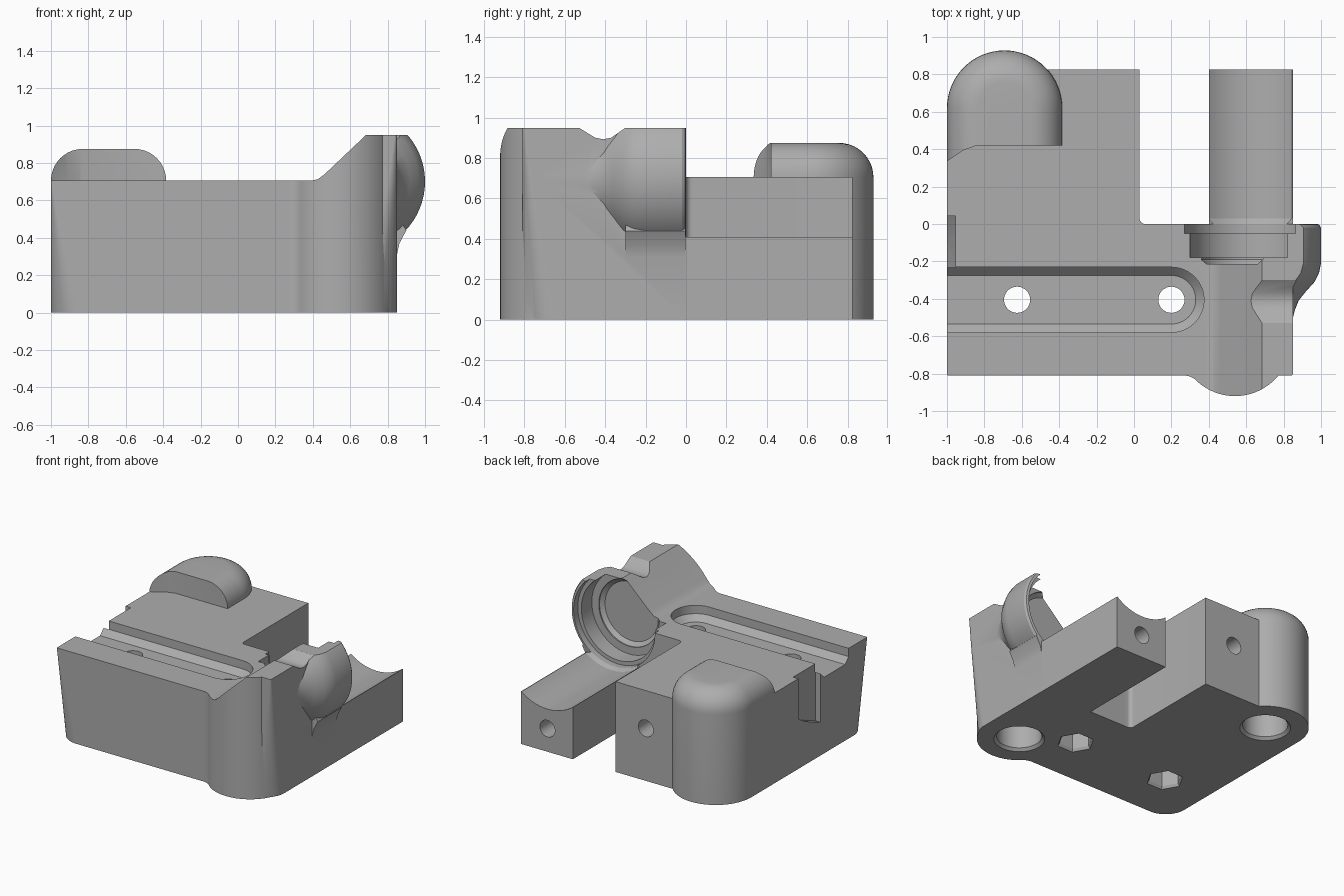
import bpy, bmesh, math
from mathutils import Vector

if "Cube" in bpy.data.objects:
    bpy.data.objects.remove(bpy.data.objects["Cube"])

grey = bpy.data.materials.new("plain_grey")
grey.use_nodes = True
colour = (0.42, 0.42, 0.42, 1)
grey.diffuse_color = colour
grey.node_tree.nodes["Principled BSDF"].inputs["Base Color"].default_value = colour


def loft(name, rings):
    """Closed solid through a stack of rings with equal point counts."""
    bm = bmesh.new()
    rows = [[bm.verts.new(p) for p in ring] for ring in rings]
    n = len(rows[0])
    for low, high in zip(rows, rows[1:]):
        for i in range(n):
            j = (i + 1) % n
            bm.faces.new((low[i], low[j], high[j], high[i]))
    bm.faces.new(rows[0])
    bm.faces.new(rows[-1])
    bmesh.ops.recalc_face_normals(bm, faces=bm.faces)
    mesh = bpy.data.meshes.new(name)
    bm.to_mesh(mesh)
    bm.free()
    mesh.materials.append(grey)
    obj = bpy.data.objects.new(name, mesh)
    bpy.context.collection.objects.link(obj)
    return obj


def place(axis, a, b, c):
    return {"x": (c, a, b), "y": (a, c, b), "z": (a, b, c)}[axis]


def prism(name, axis, outline, start, end):
    return loft(name, [[place(axis, a, b, c) for a, b in outline] for c in (start, end)])


def arc(cx, cy, r, start, end, steps=16):
    angles = [math.radians(start + (end - start) * i / steps) for i in range(steps + 1)]
    return [(cx + r * math.cos(t), cy + r * math.sin(t)) for t in angles]


def turned(name, axis, centre, profile, sides=64):
    """Round solid along an axis; profile holds (radius, position) pairs."""
    return loft(name, [[place(axis, a, b, c) for a, b in
                        arc(*centre, r, 0, 360 - 360 / sides, sides - 1)] for r, c in profile])


def rect(x0, y0, x1, y1):
    return [(x0, y0), (x1, y0), (x1, y1), (x0, y1)]


def combine(base, tool, operation):
    mod = base.modifiers.new("join", "BOOLEAN")
    mod.operation, mod.object, mod.solver = operation, tool, "EXACT"
    graph = bpy.context.evaluated_depsgraph_get()
    mesh = bpy.data.meshes.new_from_object(base.evaluated_get(graph))
    base.modifiers.clear()
    base.data = mesh
    bpy.data.objects.remove(tool)


def add(tool):
    combine(body, tool, "UNION")


def cut(tool):
    combine(body, tool, "DIFFERENCE")


# Front slab, its front corners rounding out towards the bottom
def slab_ring(z, left, right):
    outline = [(0.85, 0), (-1, 0)]
    outline += arc(-1 + left, -0.81 + left, left, 180, 270)
    outline += arc(0.85 - right, -0.81 + right, right, 270, 360)
    return [(x, y, z) for x, y in outline]


body = loft("bracket_body", [slab_ring(0, 0.17, 0.17), slab_ring(0.7, 0.005, 0.05),
                             slab_ring(1, 0.005, 0.004)])

# Front boss with a fillet into the slab
boss = arc(0.265, -0.91, 0.1, 90, 46.5, 8) + arc(0.54, -0.62, 0.3, 226.5, 360, 40)
add(prism("front_boss", "z", boss + [(0.84, -0.5), (0.265, -0.5)], 0, 1))

# Bearing housing and the blend below it
axis = (0.62, 0.70)
add(turned("bearing_housing", "y", axis, [
    (0.23, -0.5), (0.24, -0.46), (0.26, -0.41), (0.30, -0.36), (0.345, -0.31),
    (0.37, -0.26), (0.38, -0.21), (0.38, -0.02), (0.37, -0.004), (0.36, 0)]))
add(prism("housing_blend", "y", [(0.8, 0.3), (0.85, 0.31), (0.863, 0.37), (0.9, 0.44), (0.8, 0.6)],
          -0.3, -0.003))

# Ramp and top surface
cut(prism("ramp_cutter", "y", [(-2, 0.705), (0.39, 0.705), (0.425, 0.712), (0.46, 0.737),
                               (0.685, 0.95), (2, 0.95), (2, 1.5), (-2, 1.5)], -2, 1))

# Rear block with a small inner fillet, and the rear arm
add(prism("rear_block", "z", [(-1, -0.1), (0.1, -0.1), (0.1, 0)] + arc(0.06, 0.03, 0.03, 270, 180, 6)
          + [(0.03, 0.825), (-0.69, 0.825), (-1, 0.62)], 0, 0.705))
add(prism("rear_arm", "z", rect(0.4, -0.1, 0.849, 0.825), 0, 0.41))

# Rounded rear pillar with a domed top edge
def pillar_ring(z, inset):
    r = 0.308 - inset
    outline = arc(-0.692, 0.62, r, 0, 180, 32) + [(-0.692 - r, 0.2), (-0.692 + r, 0.2)]
    return [(x, y, z) for x, y in outline]


dome = [pillar_ring(0.705 + z, 0.17 - x) for x, z in arc(0, 0, 0.17, 0, 90, 10)]
pillar = loft("rear_pillar", [pillar_ring(0, 0)] + dome)
combine(pillar, prism("pillar_trim", "z", [(-1.2, 0.2), (-1.1, 0.26), (-1, 0.335), (-0.91, 0.395),
        (-0.84, 0.42), (-0.2, 0.42), (-0.2, 0.1), (-1.2, 0.1)], 0.705, 1.2), "DIFFERENCE")
add(pillar)

# Trough along the arm and stepped bearing seat
cut(turned("trough_cutter", "y", axis, [(0.35, -0.002), (0.367, 0.03), (0.367, 1)]))
cut(turned("seat_cutter", "y", axis, [(0.23, -0.215), (0.26, -0.19), (0.26, -0.18), (0.32, -0.18),
                                      (0.32, -0.05), (0.35, -0.05), (0.35, 0.05)]))

# Groove across the raised top
cut(prism("groove_cutter", "x", [(-0.59, 1), (-0.53, 0.95), (-0.45, 0.901), (-0.41, 0.893),
                                 (-0.37, 0.901), (-0.3, 0.95), (-0.23, 1)], 0.45, 1.3))

# Long slot with sloped lower walls
def slot_ring(z, r):
    outline = [(-1.3, -0.405 - r)] + arc(0.2, -0.405, r, -90, 90, 32) + [(-1.3, -0.405 + r)]
    return [(x, y, z) for x, y in outline]


cut(loft("slot_cutter", [slot_ring(0.595, 0.13), slot_ring(0.64, 0.174), slot_ring(0.9, 0.174)]))

# Notch in the right side wall
cut(prism("notch_cutter", "x", [(0.042, 0.9), (0.042, 0.39), (-0.06, 0.33), (-0.232, 0.26),
                                (-0.232, 0.9)], -1.2, -0.955))

# Screw holes with hexagonal nut pockets underneath
for x in (-0.625, 0.2):
    cut(turned("screw_cutter", "z", (x, -0.405), [(0.07, -0.1), (0.07, 0.9)], 32))
    cut(turned("nut_cutter", "z", (x, -0.405), [(0.14, -0.01), (0.12, 0.02), (0.12, 0.2)], 6))

# Round sockets underneath
for centre in ((0.54, -0.62), (-0.692, 0.62)):
    cut(turned("socket_cutter", "z", centre, [(0.19, -0.01), (0.16, 0.02), (0.16, 0.45)]))

# Holes in the rear faces
for x, z in ((0.62, 0.18), (-0.23, 0.41)):
    cut(turned("rear_hole_cutter", "y", (x, z), [(0.065, 0.25), (0.065, 1)], 32))

bpy.ops.object.select_all(action="DESELECT")
body.select_set(True)
bpy.context.view_layer.objects.active = body
bpy.ops.object.shade_smooth_by_angle(angle=math.radians(25))
